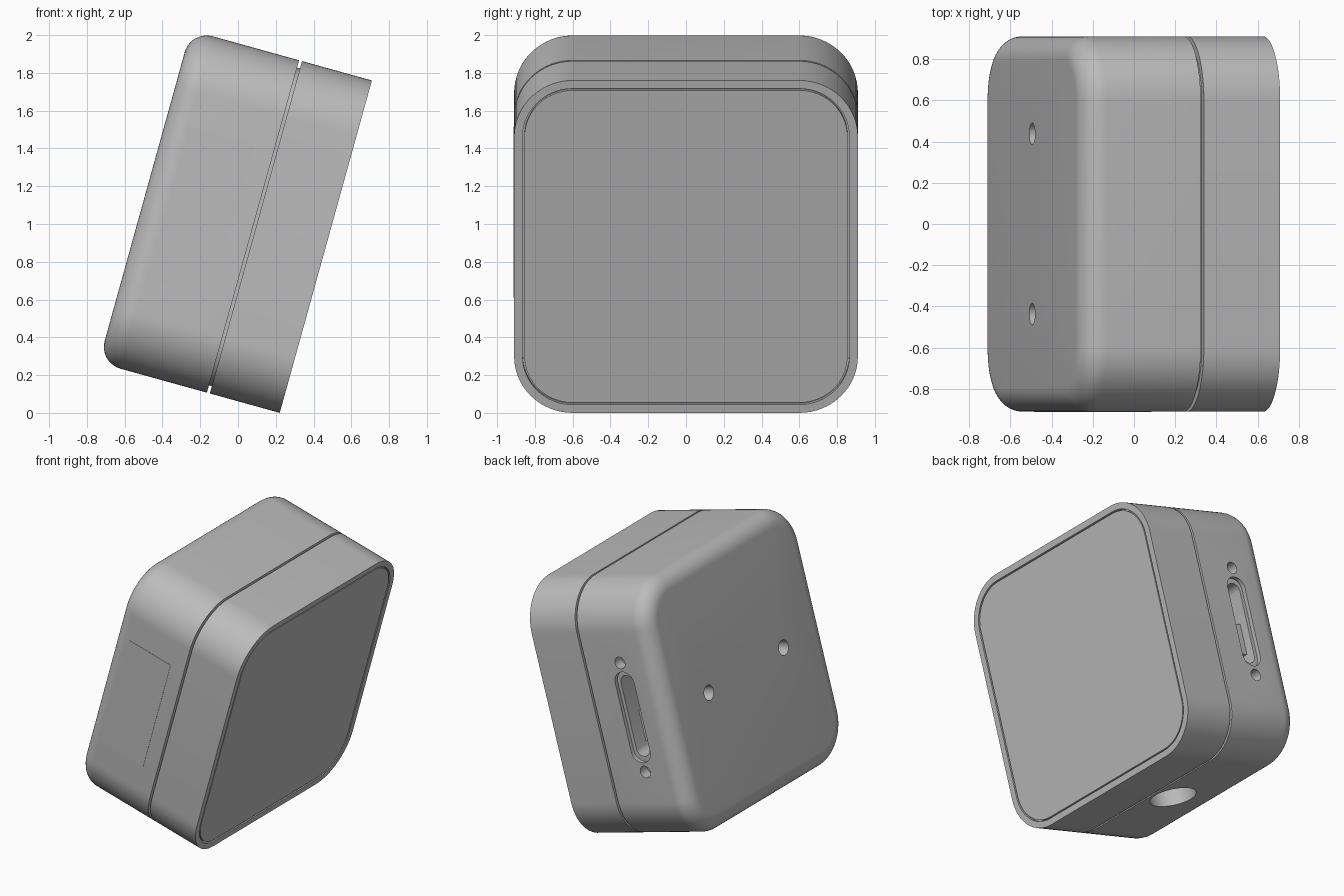
import bpy, bmesh, math
from mathutils import Matrix, Vector

if bpy.data.objects.get("Cube"):
    bpy.data.objects.remove(bpy.data.objects["Cube"])

HALF_W, HALF_H, CORNER = 0.91, 0.913, 0.31
DEPTH, SEAM, EDGE = 0.995, 0.392, 0.12
# Local frame: x points out of the display, z runs up the tilted body
TILT = Matrix.Translation((0.465, 0, 0.88)) @ Matrix.Rotation(math.radians(15.5), 4, 'Y')

grey = bpy.data.materials.new("light grey")
grey.use_nodes = True
grey.diffuse_color = (0.5, 0.5, 0.5, 1)
grey.node_tree.nodes["Principled BSDF"].inputs["Base Color"].default_value = grey.diffuse_color


def loft(name, rings):
    """Skin closed rings of points, capped at both ends."""
    bm = bmesh.new()
    loops = [[bm.verts.new(p) for p in ring] for ring in rings]
    n = len(loops[0])
    for a, b in zip(loops, loops[1:]):
        for i in range(n):
            j = (i + 1) % n
            bm.faces.new((a[i], a[j], b[j], b[i]))
    bm.faces.new(loops[0])
    bm.faces.new(loops[-1])
    bmesh.ops.recalc_face_normals(bm, faces=bm.faces)
    mesh = bpy.data.meshes.new(name)
    bm.to_mesh(mesh)
    bm.free()
    mesh.materials.append(grey)
    obj = bpy.data.objects.new(name, mesh)
    obj.matrix_world = TILT
    bpy.context.collection.objects.link(obj)
    return obj


def section(inset, depth, seg=16):
    """Rounded square across the body at a depth behind the display."""
    r = CORNER - inset
    pts = []
    for k in range(4):
        sy = 1 if k in (0, 3) else -1
        sz = 1 if k < 2 else -1
        for i in range(seg + 1):
            a = math.pi / 2 * (k + i / seg)
            pts.append(Vector((-depth, sy * (HALF_W - CORNER) + r * math.cos(a),
                               sz * (HALF_H - CORNER) + r * math.sin(a))))
    return pts


def body(name, profile):
    return loft(name, [section(*p) for p in profile])


def plug(name, origin, axis, along, r, sink, half=0.0, n=32):
    """Round or slot-shaped cutter, sunk below a surface point."""
    origin, axis, u = Vector(origin), Vector(axis), Vector(along)
    w = axis.cross(u)
    outline = []
    for i in range(n):
        a = 2 * math.pi * (i + 0.5) / n
        s = math.sin(a)
        outline.append(origin + u * (s * r + math.copysign(half, s)) + w * r * math.cos(a))
    return loft(name, [[p + axis * h for p in outline] for h in (0.05, -sink)])


def carve(obj, cutters):
    bpy.context.view_layer.objects.active = obj
    for c in cutters:
        mod = obj.modifiers.new("cut", 'BOOLEAN')
        mod.operation, mod.solver, mod.object = 'DIFFERENCE', 'EXACT', c
        bpy.ops.object.modifier_apply(modifier=mod.name)
        bpy.data.objects.remove(c)


def block(name, lo, hi):
    (x0, y0, z0), (x1, y1, z1) = lo, hi
    return loft(name, [[(x0, y, z0), (x1, y, z0), (x1, y, z1), (x0, y, z1)] for y in (y0, y1)])


# Front frame with a shallow recess for the display, and the display in it
frame = body("front_frame", [(0.045, 0.03), (0.045, 0), (0, 0), (0, SEAM - 0.008), (0.1, SEAM - 0.008)])
display = body("display_panel", [(0.055, 0.04), (0.055, 0.002)])
# Inset core that shows in the seam between the halves
core = body("seam_core", [(0.04, SEAM - 0.02), (0.04, SEAM + 0.02)])

# Rear shell with a rounded back edge
arc = [math.pi / 2 * i / 10 for i in range(11)]
shell = body("rear_shell", [(0.1, SEAM + 0.008), (0, SEAM + 0.008)] +
             [(EDGE * (1 - math.cos(a)), DEPTH - EDGE + EDGE * math.sin(a)) for a in arc])

# Connector slot, screw holes, wall-mount holes and cable hole
X, Y, Z = (1, 0, 0), (0, 1, 0), (0, 0, 1)
SLOT_X = -0.69
cutters = [plug("slot_rim", (SLOT_X, HALF_W, 0), Y, Z, 0.08, 0.03, 0.245),
           plug("slot_well", (SLOT_X, HALF_W, 0), Y, Z, 0.055, 0.18, 0.235),
           plug("cable_hole", (-0.585, 0, -HALF_H), (0, 0, -1), X, 0.16, 0.2)]
for s in (-1, 1):
    cutters.append(plug("screw_hole", (SLOT_X, HALF_W, 0.39 * s), Y, Z, 0.042, 0.08))
    cutters.append(plug("mount_hole", (-DEPTH, 0.437 * s, 0), (-1, 0, 0), Z, 0.053, 0.12))
carve(shell, cutters)

# Connector inside the slot, and the flush cover on the opposite side
connector = block("connector", (SLOT_X - 0.05, 0.72, -0.2), (SLOT_X + 0.01, 0.82, 0.02))
cover = block("side_cover", (-0.87, -HALF_W - 0.002, -0.42), (-0.51, -HALF_W + 0.01, 0.42))

# Smooth the curved surfaces, keep real edges sharp
bpy.ops.object.select_all(action='DESELECT')
for obj in (frame, display, core, shell, connector, cover):
    obj.select_set(True)
bpy.context.view_layer.objects.active = shell
bpy.ops.object.shade_smooth_by_angle(angle=math.radians(30))
